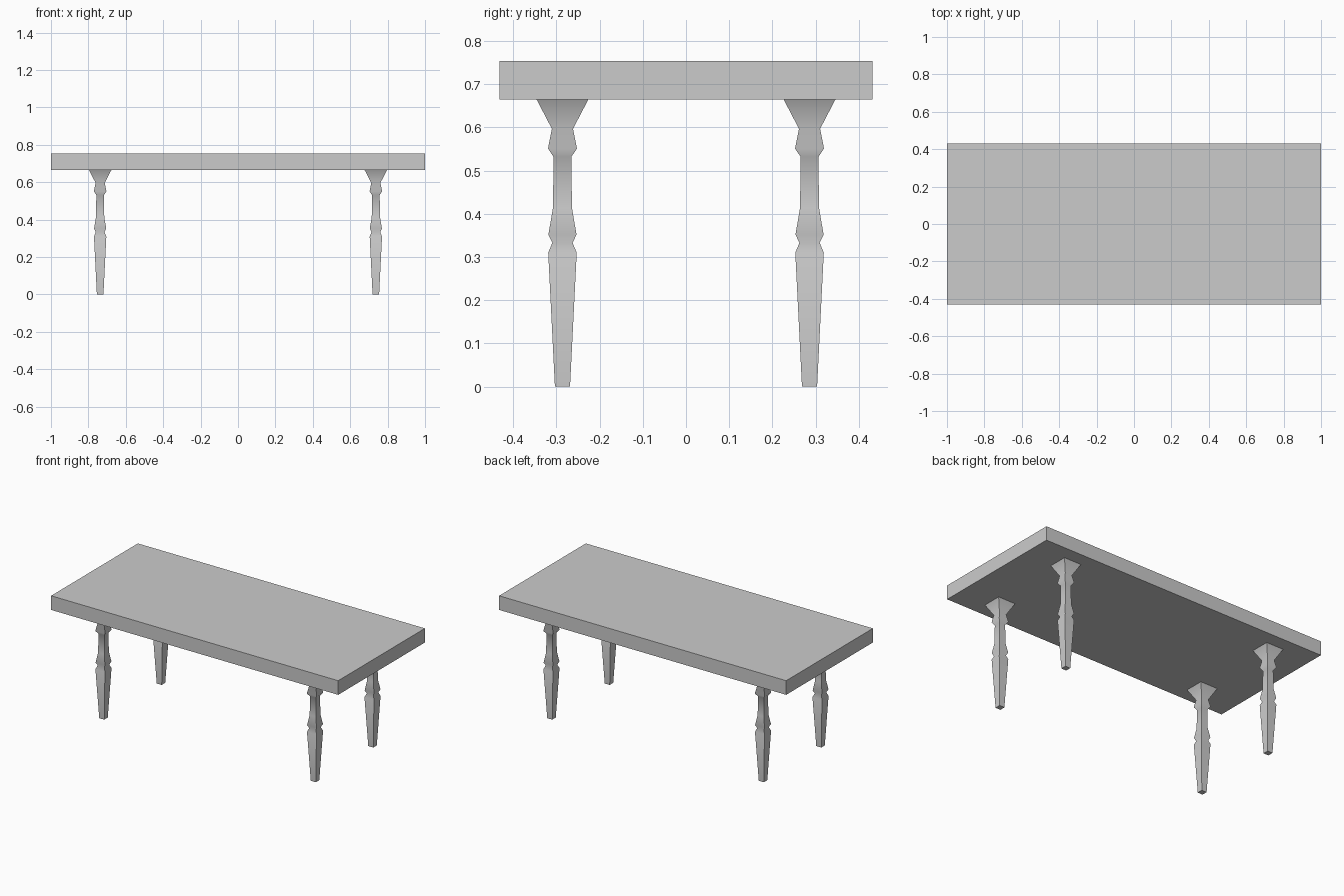
import bpy, bmesh, math

if "Cube" in bpy.data.objects:
    bpy.data.objects.remove(bpy.data.objects["Cube"])

# Square-turned leg profile: (height, half width)
PROFILE = [(0, .0175), (.31, .033), (.333, .0235), (.352, .0325), (.414, .022),
           (.532, .0205), (.551, .0335), (.597, .0245), (.665, .06)]
LEG_X, LEG_Y = .737, .286
TOP_DEPTH, TOP_LOW, TOP_HIGH = .863, .665, .754


def make_leg(name, x, y):
    bm = bmesh.new()
    rings = [[bm.verts.new((sx * h, sy * h, z))
              for sx, sy in ((-1, -1), (1, -1), (1, 1), (-1, 1))]
             for z, h in PROFILE]
    for a, b in zip(rings, rings[1:]):
        for i in range(4):
            j = (i + 1) % 4
            bm.faces.new((a[i], a[j], b[j], b[i]))
    bm.faces.new(rings[0][::-1])
    bm.faces.new(rings[-1])
    mesh = bpy.data.meshes.new(name)
    bm.to_mesh(mesh)
    bm.free()
    leg = bpy.data.objects.new(name, mesh)
    leg.location = (x, y, 0)
    bpy.context.collection.objects.link(leg)
    # Soft steps along the profile, crisp vertical corners
    bpy.ops.object.select_all(action='DESELECT')
    leg.select_set(True)
    bpy.context.view_layer.objects.active = leg
    bpy.ops.object.shade_smooth_by_angle(angle=math.radians(50))


# Thick rectangular tabletop
bpy.ops.mesh.primitive_cube_add(size=1, location=(0, 0, (TOP_LOW + TOP_HIGH) / 2))
top = bpy.context.object
top.name = "tabletop"
top.scale = (2, TOP_DEPTH, TOP_HIGH - TOP_LOW)

# Four legs
for side, sx in (("left", -1), ("right", 1)):
    for end, sy in (("front", -1), ("back", 1)):
        make_leg(f"{end}_{side}_leg", sx * LEG_X, sy * LEG_Y)
